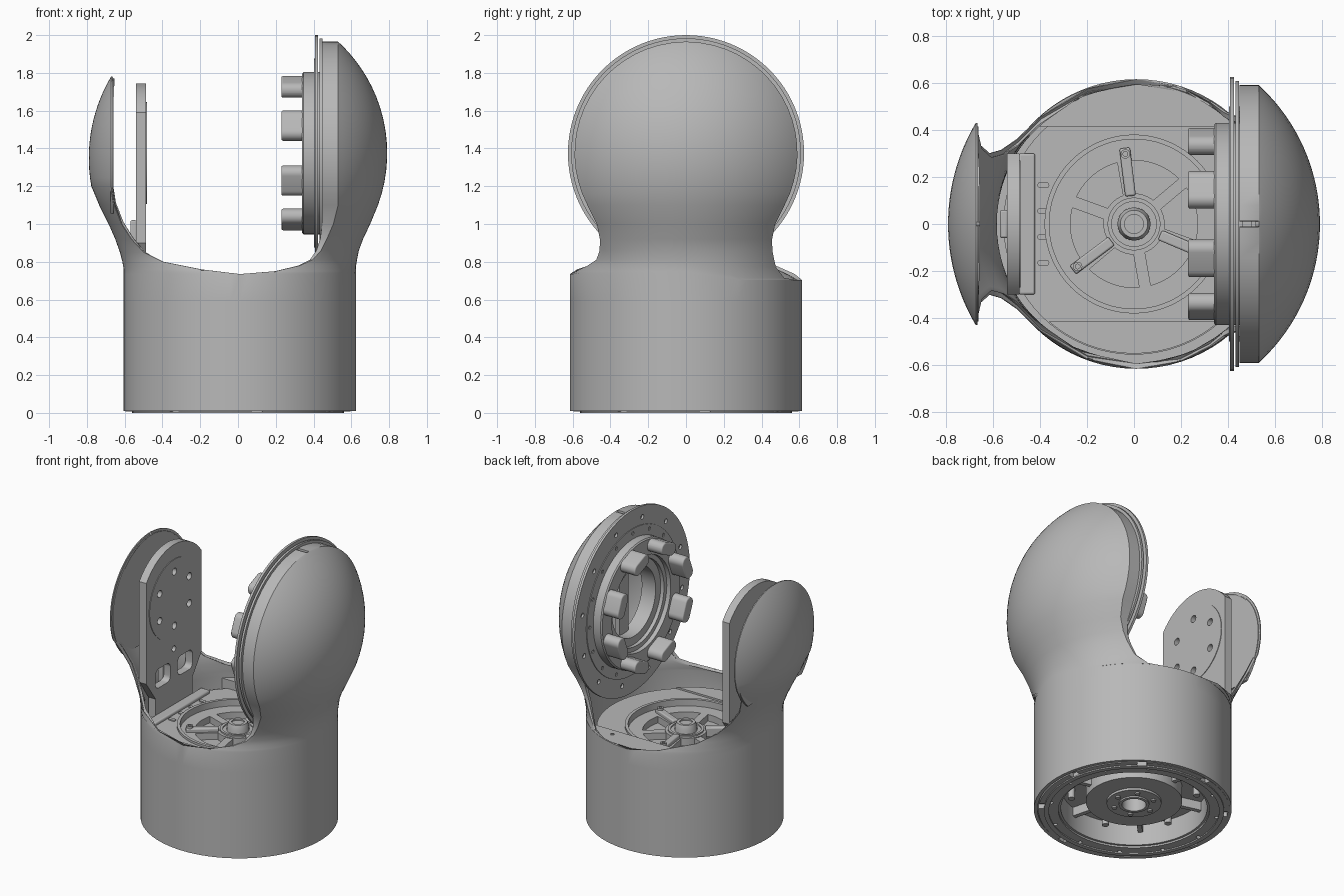
import bpy, bmesh, math
from math import sin, cos, pi, sqrt, asin, radians

if "Cube" in bpy.data.objects:
    bpy.data.objects.remove(bpy.data.objects["Cube"])

grey = bpy.data.materials.new("plain grey")
grey.use_nodes = True
COLOUR = (0.48, 0.48, 0.48, 1)
grey.diffuse_color = COLOUR
grey.node_tree.nodes["Principled BSDF"].inputs["Base Color"].default_value = COLOUR

EAR_Z = 1.375      # height of the joint axis


def activate(ob):
    bpy.ops.object.select_all(action='DESELECT')
    ob.select_set(True)
    bpy.context.view_layer.objects.active = ob


def shade(ob, angle=32):
    activate(ob)
    bpy.ops.object.shade_smooth_by_angle(angle=radians(angle))


def finish(name, bm, fix=True):
    """Turn a bmesh into a shaded object."""
    if fix:
        bmesh.ops.recalc_face_normals(bm, faces=bm.faces)
    mesh = bpy.data.meshes.new(name)
    bm.to_mesh(mesh)
    bm.free()
    mesh.materials.append(grey)
    ob = bpy.data.objects.new(name, mesh)
    bpy.context.collection.objects.link(ob)
    shade(ob)
    return ob


def place(axis, a, b, h):
    return (h, a, b) if axis == 'X' else (a, b, h)


def lathe(name, profile, axis='Z', centre=(0, 0), n=72):
    """Spin a closed (radius, height) outline round an axis."""
    bm = bmesh.new()
    rings = []
    for k in range(n):
        t = 2 * pi * k / n
        rings.append([bm.verts.new(place(axis, centre[0] + r * cos(t),
                                         centre[1] + r * sin(t), h)) for r, h in profile])
    m = len(profile)
    for k in range(n):
        p, q = rings[k], rings[(k + 1) % n]
        for i in range(m):
            j = (i + 1) % m
            bm.faces.new((p[i], p[j], q[j], q[i]))
    bmesh.ops.remove_doubles(bm, verts=bm.verts, dist=1e-5)
    return finish(name, bm)


def tube(name, r0, r1, h0, h1, axis='Z', centre=(0, 0), n=72):
    return lathe(name, [(r0, h0), (r1, h0), (r1, h1), (r0, h1)], axis, centre, n)


def prism(name, outline, h0, h1, axis='Z', bevel=0):
    """Extrude a 2D outline along an axis."""
    bm = bmesh.new()
    face = bm.faces.new([bm.verts.new(place(axis, a, b, h0)) for a, b in outline])
    top = bmesh.ops.extrude_face_region(bm, geom=[face])["geom"]
    bmesh.ops.translate(bm, vec=place(axis, 0, 0, h1 - h0),
                        verts=[v for v in top if isinstance(v, bmesh.types.BMVert)])
    ob = finish(name, bm)
    if bevel:
        mod = ob.modifiers.new("bevel", 'BEVEL')
        mod.width, mod.segments, mod.angle_limit = bevel, 3, radians(40)
    return ob


def bar(name, r0, r1, width, angle, h0, h1, centre=(0, 0), bevel=0):
    """An upright block lying radially between two radii."""
    c, s, w = cos(angle), sin(angle), width / 2
    pts = [(centre[0] + r * c - t * s, centre[1] + r * s + t * c)
           for r, t in ((r0, -w), (r1, -w), (r1, w), (r0, w))]
    return prism(name, pts, h0, h1, bevel=bevel)


def rounded(centre, a, b, r, turn=0):
    """Outline of a rounded rectangle with half sizes a and b."""
    pts = []
    for q, (sa, sb) in enumerate(((1, 1), (-1, 1), (-1, -1), (1, -1))):
        for k in range(7):
            t = (q + k / 6) * pi / 2
            u, v = sa * (a - r) + r * cos(t), sb * (b - r) + r * sin(t)
            pts.append((centre[0] + u * cos(turn) - v * sin(turn),
                        centre[1] + u * sin(turn) + v * cos(turn)))
    return pts


def cut(targets, cutters):
    """Subtract the cutters from each target and delete them."""
    for ob in targets:
        activate(ob)
        for c in cutters:
            mod = ob.modifiers.new("cut", 'BOOLEAN')
            mod.operation, mod.object = 'DIFFERENCE', c
            bpy.ops.object.modifier_apply(modifier=mod.name)
        shade(ob)
    for c in cutters:
        bpy.data.objects.remove(c)


def rim(radius, count, r, h0, h1, axis='Z', centre=(0, 0), phase=0, name="hole"):
    """Small rods arranged on a circle."""
    return [tube(f"{name}_{k + 1}", 0, r, h0, h1, axis,
                 (centre[0] + radius * cos(phase + 2 * pi * k / count),
                  centre[1] + radius * sin(phase + 2 * pi * k / count)), 16)
            for k in range(count)]


def dome_rows(z0, radius, lip, edge, depth, start, steps=18):
    """Slices of a round dome: height, lip x, rim x, outer x, half width."""
    R = (radius ** 2 + depth ** 2) / (2 * depth)
    a = asin(start / radius)
    for k in range(steps + 1):
        t = a + (1.55 - a) * k / steps
        d = radius * sin(t)
        yield (z0 + d, lip, edge, edge + depth - R + sqrt(R * R - d * d), radius * cos(t))


# Outer housing: a round drum growing into two domed ears
big = [(.01, .01, .01, .625, .615), (.6, .01, .01, .625, .615), (.735, .01, .01, .625, .615),
       (.75, .195, .2, .625, .583), (.78, .32, .33, .625, .52), (.81, .38, .395, .63, .475),
       (.86, .415, .44, .64, .457), (.92, .435, .47, .662, .456), (1.0, .446, .505, .70, .472)]
big += dome_rows(EAR_Z, .59, .448, .53, .26, -.275)
small = [(.01, -.01, -.01, .605, .615), (.6, -.01, -.01, .605, .615),
         (.735, -.01, -.01, .605, .615), (.76, .195, .2, .605, .575), (.80, .395, .4, .612, .455),
         (.85, .495, .5, .625, .36), (.92, .56, .565, .65, .315), (1.0, .612, .617, .685, .30),
         (1.1, .652, .657, .735, .335)]
small += dome_rows(1.35, .43, .665, .672, .118, -.15)
bm = bmesh.new()
N = 40
for side, rows, (dip, dip_z, reach) in ((1, big, (.07, .775, .075)),
                                        (-1, small, (.0327, .735, .1))):
    grid = []
    for z, lip, edge, outer, w in rows:
        s = outer - edge
        R = (w * w + s * s) / (2 * s)
        a = asin(min(1, w / R))
        arc = [-a + 2 * a * k / N for k in range(N + 1)]
        pts = [(outer - R + R * cos(t), R * sin(t)) for t in arc]
        pts = [(lip, pts[0][1])] + pts + [(lip, pts[-1][1])]
        fall = dip * max(0, 1 - abs(z - dip_z) / reach)
        grid.append([bm.verts.new((side * x, side * y,
                                   z - fall * min(1, max(0, side * y) / .3)))
                     for x, y in pts])
    for p, q in zip(grid, grid[1:]):
        for k in range(N + 2):
            bm.faces.new((p[k], p[k + 1], q[k + 1], q[k]))
bmesh.ops.remove_doubles(bm, verts=bm.verts, dist=2e-4)
bmesh.ops.dissolve_degenerate(bm, edges=bm.edges, dist=1e-5)
housing = finish("housing", bm, fix=False)
shell = housing.modifiers.new("wall", 'SOLIDIFY')
shell.thickness, shell.offset = .022, -1
bpy.ops.object.modifier_apply(modifier=shell.name)
shade(housing, 50)

# Flat inner lid of the small ear, cut off straight at the bottom
lid = [(.415 * sin(t), 1.35 + .415 * cos(t)) for t in [-2.36 + 4.72 * k / 48 for k in range(49)]]
prism("small_ear_lid", lid, -.675, -.66, 'X')

# Big ear: sealing rings and joint drive
C = (0, EAR_Z)
tube("seal_ring", .45, .608, .432, .447, 'X', C, 96)
flange = tube("joint_flange", .40, .625, .408, .424, 'X', C, 96)
step = tube("joint_step", .40, .50, .403, .41, 'X', C)
cut([flange], rim(.55, 12, .016, .38, .43, 'X', C, .2))
cut([step], rim(.468, 16, .012, .38, .42, 'X', C))
lathe("joint_hub", [(.29, .46), (.29, .37), (.32, .37), (.32, .34), (.422, .34),
                    (.43, .348), (.43, .46)], 'X', C)
tube("joint_sleeve", .235, .295, .395, .50, 'X', C)
prism("sleeve_bridge", [(-.05, 1.13), (.05, 1.13), (.05, 1.62), (-.05, 1.62)], .47, .50, 'X')
for k in range(8):
    a = radians(22.5 + 45 * k)
    lug = rounded((.38 * cos(a), EAR_Z + .38 * sin(a)), .041, .083, .04, a)
    prism(f"coupling_lug_{k + 1}", lug, .23, .35, 'X', .008)

# Bearing bracket next to the small ear
arc = [(.37 * sin(t), EAR_Z + .37 * cos(t))
       for t in [asin(.3 / .37) * (1 - k / 8) for k in range(17)]]
bracket = prism("bracket", [(-.3, .9), (-.2, .76), (-.2, .6), (.2, .6), (.2, .76), (.3, .9)] + arc,
                -.54, -.486, 'X')
pad = tube("bracket_pad", 0, .27, -.49, -.482, 'X', C)
holes = rim(.185, 6, .024, -.6, -.45, 'X', C, pi / 6)
holes.append(tube("hole", 0, .02, -.6, -.45, 'X', (0, 1.03), 16))
holes += [prism("window", rounded((y, .89), .08, .065, .035), -.6, -.45, 'X') for y in (-.12, .12)]
cut([bracket, pad], holes)
bar("bracket_foot", -.49, -.42, .6, 0, .60, .65, bevel=.01)
bar("cable_clip", -.57, -.535, .12, 0, .65, 1.02, bevel=.01)

# Deck inside the drum
tube("deck", .375, .555, .56, .63)


def segment(name, r, cut_y, sign, h0, h1):
    a = asin(cut_y / r)
    prism(name, [(r * cos(t), sign * r * sin(t))
                 for t in [a + (pi - 2 * a) * k / 30 for k in range(31)]], h0, h1)


segment("back_ledge", .598, .415, 1, .60, .69)
segment("front_ledge", .55, .415, -1, .60, .642)
for x in (-.21, .23):
    tube("ledge_screw", .006, .013, .685, .694, 'Z', (x, .47), 16)
for y in (-.165, -.055, .055, .165):
    prism("deck_tongue", rounded((-.385, y), .025, .012, .011), .62, .638)

# Spoked wheel sunk in the deck
tube("wheel_rim", .36, .38, .54, .645)
tube("wheel_floor", .05, .37, .53, .555)
tube("wheel_outer_band", .27, .362, .55, .60)
tube("wheel_hub", .05, .13, .55, .605)
lathe("hub_boss", [(.04, .53), (.07, .53), (.07, .63), (.058, .66), (.04, .66)])
tube("boss_cap", 0, .045, .60, .65)
tube("hub_collar", .095, .112, .60, .615)
for k in range(6):
    bar(f"wheel_spoke_{k + 1}", .12, .28, .05, radians(40 + 60 * k), .55, .60)
for k in range(3):
    a = radians(97 + 120 * k)
    bar(f"clamp_arm_{k + 1}", .12, .325, .045, a, .56, .625, bevel=.008)
    tube(f"clamp_screw_{k + 1}", .01, .02, .62, .64, 'Z', (.3 * cos(a), .3 * sin(a)), 16)

# Underside: mounting ring, well, ribs and centre hub
mount = tube("mounting_ring", .47, .595, .008, .06, n=96)
notches = [bar("notch", .55, .62, .06, radians(45 * k + 10), -.02, .04) for k in range(8)]
cut([mount], notches + rim(.52, 12, .012, -.02, .04))
tube("base_lip", .53, .56, 0, .01, n=96)
tube("well_wall", .455, .475, .02, .30)
tube("well_floor", .09, .46, .17, .20)
tube("well_plate", .16, .30, .07, .18)
tube("well_hub", .09, .17, .055, .20)
tube("centre_tube", .075, .095, .045, .54)
rim(.13, 6, .016, .045, .06, name="hub_bolt")
rim(.39, 6, .022, .10, .18, phase=.3, name="well_bolt")
for k in range(6):
    bar(f"well_rib_{k + 1}", .29, .46, .03, radians(60 * k + 45), .11, .18)
